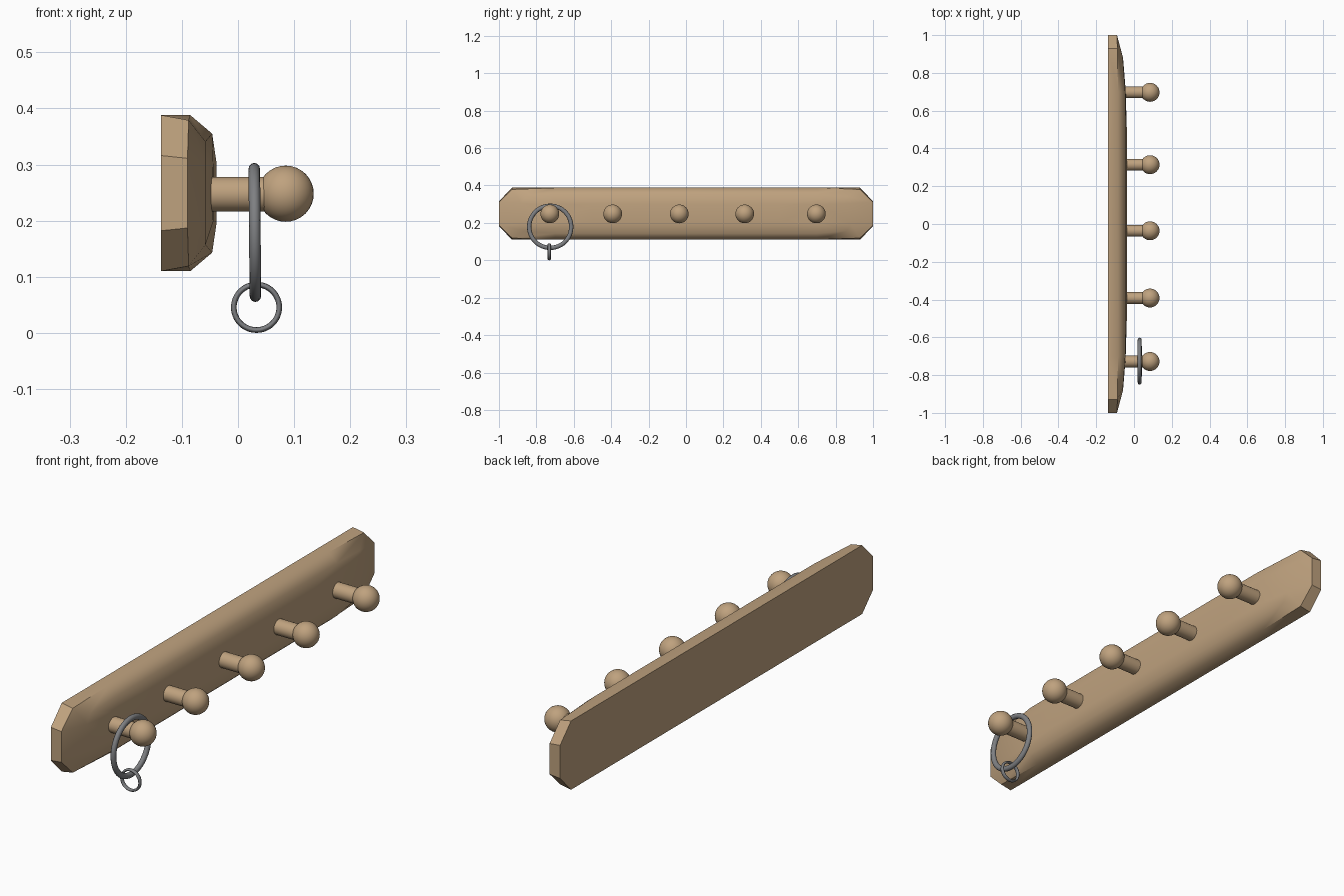
import bpy, bmesh, math
from mathutils import Matrix

if "Cube" in bpy.data.objects:
    bpy.data.objects.remove(bpy.data.objects["Cube"])


def material(name, rgb):
    m = bpy.data.materials.new(name)
    m.diffuse_color = (*rgb, 1)
    m.use_nodes = True
    m.node_tree.nodes["Principled BSDF"].inputs["Base Color"].default_value = m.diffuse_color
    return m


WOOD = material("light_wood", (0.52, 0.36, 0.21))
STEEL = material("grey_steel", (0.21, 0.215, 0.225))
ZC = 0.249  # height of the board's centre line


def finish(obj, name, mat, angle):
    obj.name = name
    obj.data.materials.append(mat)
    bpy.ops.object.select_all(action='DESELECT')
    obj.select_set(True)
    bpy.context.view_layer.objects.active = obj
    bpy.ops.object.shade_smooth_by_angle(angle=math.radians(angle))
    return obj


# Board: stacked octagon-like outlines, each given as one quadrant of (x, y, z)
layers = [
    [(-0.137, 1.0, 0.067), (-0.137, 0.93, 0.139), (-0.137, 0.7, 0.139)],
    [(-0.090, 1.0, 0.062), (-0.088, 0.93, 0.130), (-0.085, 0.7, 0.139)],
    [(-0.058, 0.88, 0.055), (-0.058, 0.86, 0.092), (-0.046, 0.7, 0.106)],
    [(-0.045, 0.72, 0.045), (-0.044, 0.70, 0.050), (-0.038, 0.5, 0.052)],
]
bm = bmesh.new()
rings = []
for quad in layers:
    pts = [(x, y, z) for x, y, z in quad]
    pts += [(x, -y, z) for x, y, z in reversed(quad)]
    pts += [(x, -y, -z) for x, y, z in quad]
    pts += [(x, y, -z) for x, y, z in reversed(quad)]
    rings.append([bm.verts.new((x, y, z + ZC)) for x, y, z in pts])
for a, b in zip(rings, rings[1:]):
    for i in range(len(a)):
        j = (i + 1) % len(a)
        bm.faces.new((a[i], a[j], b[j], b[i]))
bm.faces.new(rings[0])
# front cap as symmetric strips
f = rings[-1]
for i in range(5):
    bm.faces.new((f[i], f[i + 1], f[10 - i], f[11 - i]))
bmesh.ops.recalc_face_normals(bm, faces=bm.faces)
me = bpy.data.meshes.new("board")
bm.to_mesh(me)
bm.free()
board = bpy.data.objects.new("board", me)
bpy.context.collection.objects.link(board)
finish(board, "board", WOOD, 42)


# Pegs: a round shaft with a ball on its end
def peg(name, y):
    b = bmesh.new()
    x0, x1 = -0.055, 0.07
    bmesh.ops.create_cone(b, cap_ends=True, segments=32, radius1=0.031, radius2=0.031, depth=x1 - x0,
                          matrix=Matrix.Translation(((x0 + x1) / 2, y, 0.247)) @ Matrix.Rotation(math.pi / 2, 4, 'Y'))
    bmesh.ops.create_uvsphere(b, u_segments=32, v_segments=16, radius=0.05,
                              matrix=Matrix.Translation((0.085, y, 0.248)))
    mesh = bpy.data.meshes.new(name)
    b.to_mesh(mesh)
    b.free()
    o = bpy.data.objects.new(name, mesh)
    bpy.context.collection.objects.link(o)
    finish(o, name, WOOD, 40)


for n, y in enumerate((-0.728, -0.392, -0.036, 0.314, 0.697)):
    peg(f"peg_{n + 1}", y)


# Hanging rings linked through each other
def ring(name, loc, rot, major, minor, widen):
    bpy.ops.mesh.primitive_torus_add(location=loc, rotation=rot, major_radius=major, minor_radius=minor,
                                     major_segments=48, minor_segments=12)
    o = bpy.context.object
    o.scale.z = widen
    finish(o, name, STEEL, 60)


ring("large_ring", (0.030, -0.726, 0.179), (0, math.radians(89.5), 0), 0.1125, 0.0115, 0.9)
ring("small_ring", (0.033, -0.731, 0.0455), (math.pi / 2, 0, 0), 0.0405, 0.005, 1.7)
